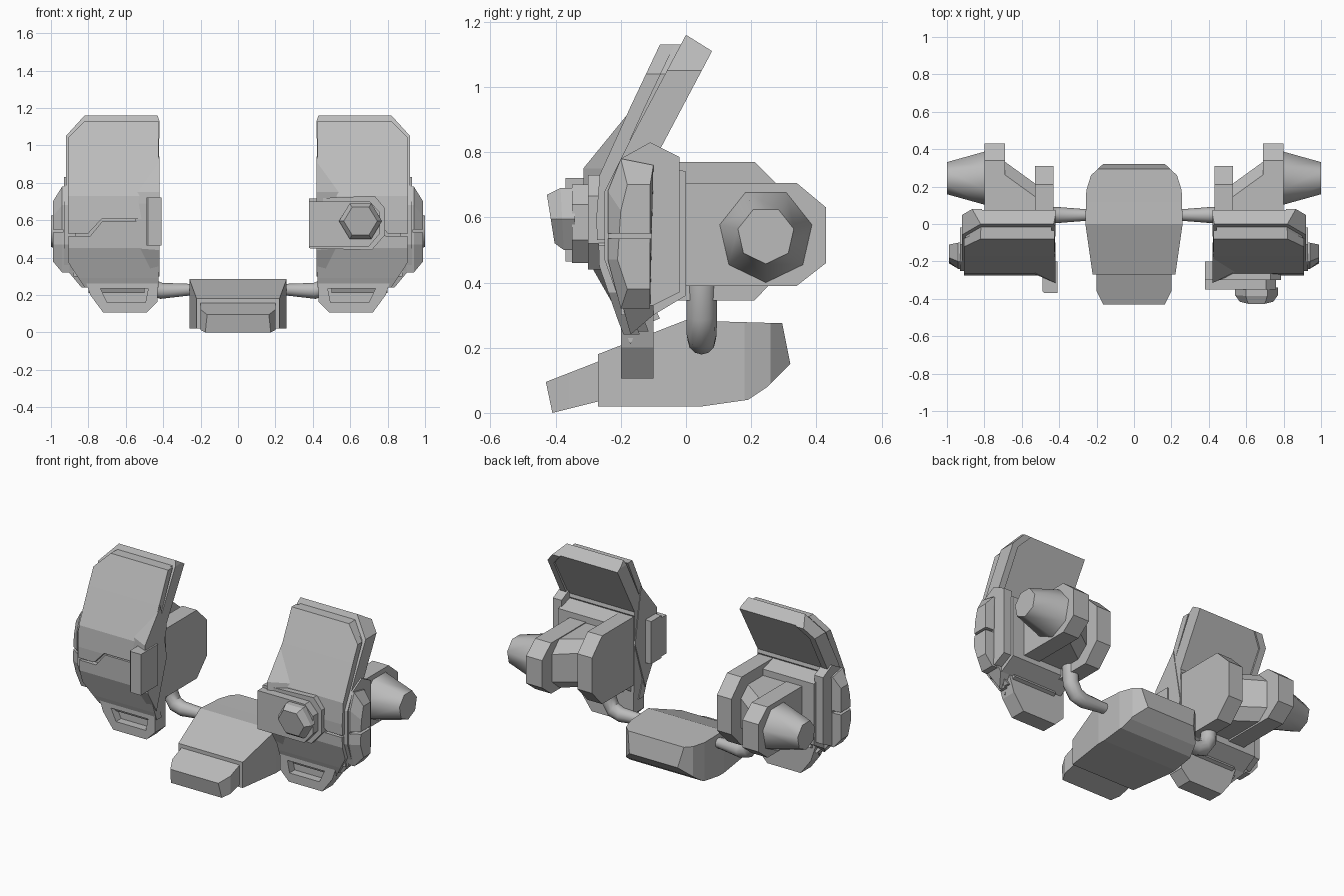
import bpy, bmesh
from math import sin, cos, pi, radians
from mathutils import Vector

if "Cube" in bpy.data.objects:
    bpy.data.objects.remove(bpy.data.objects["Cube"], do_unlink=True)

grey = bpy.data.materials.new("plain grey")
grey.use_nodes = True
grey.diffuse_color = (0.5, 0.5, 0.5, 1)
grey.node_tree.nodes["Principled BSDF"].inputs["Base Color"].default_value = grey.diffuse_color


def loft(name, rings, smooth=0):
    """Skin matching rings of points and cap both ends."""
    bm = bmesh.new()
    loops = [[bm.verts.new(p) for p in ring] for ring in rings]
    n = len(loops[0])
    for a, b in zip(loops, loops[1:]):
        for i in range(n):
            j = (i + 1) % n
            bm.faces.new((a[i], a[j], b[j], b[i]))
    bm.faces.new(loops[0])
    bm.faces.new(loops[-1])
    bmesh.ops.recalc_face_normals(bm, faces=bm.faces)
    mesh = bpy.data.meshes.new(name)
    bm.to_mesh(mesh)
    bm.free()
    mesh.materials.append(grey)
    if smooth:
        mesh.polygons.foreach_set("use_smooth", [True] * len(mesh.polygons))
        mesh.set_sharp_from_angle(angle=radians(smooth))
    obj = bpy.data.objects.new(name, mesh)
    bpy.context.collection.objects.link(obj)
    return obj


def place(axis, p, d):
    a, b = p
    return {"x": (d, a, b), "y": (a, d, b), "z": (a, b, d)}[axis]


def prism(name, axis, pts, lo, hi):
    return loft(name, [[place(axis, p, d) for p in pts] for d in (lo, hi)])


def combine(obj, other, op):
    """Apply a boolean and discard the helper."""
    mod = obj.modifiers.new("cut", "BOOLEAN")
    mod.object, mod.operation, mod.solver = other, op, "EXACT"
    bpy.context.view_layer.update()
    result = obj.evaluated_get(bpy.context.evaluated_depsgraph_get())
    mesh = bpy.data.meshes.new_from_object(result)
    obj.modifiers.clear()
    obj.data = mesh
    bpy.data.objects.remove(other, do_unlink=True)
    return obj


def shift(pts, dy):
    return [(y + dy, z) for y, z in pts]


def flip(pts, s):
    return [(s * x, z) for x, z in pts]


def both(pts):
    """Close a half outline across x = 0."""
    return pts + [(-x, y) for x, y in reversed(pts)]


# Central chin unit: side profile trimmed by its plan outline
chin_side = [(-.27, .02), (.05, .02), (.19, .04), (.25, .08), (.32, .15),
             (.295, .275), (.12, .28), (0, .285), (-.27, .18)]
chin_plan = both([(.22, -.28), (.26, 0), (.255, .18), (.23, .26), (.15, .335)])
combine(prism("chin_body", "x", chin_side, -.4, .4),
        prism("plan", "z", chin_plan, -.2, .5), "INTERSECT")
snout_side = [(-.25, .165), (-.43, .095), (-.41, 0), (-.25, .04)]
snout_plan = both([(.16, -.44), (.2, -.36), (.2, -.2)])
combine(prism("chin_snout", "x", snout_side, -.4, .4),
        prism("plan", "z", snout_plan, -.2, .5), "INTERSECT")

# Side profiles (y, z) and front outlines (x, z) of the pods
front_line = [(-.08, 1.13), (-.17, .94), (-.265, .73), (-.275, .6),
              (-.27, .45), (-.215, .29), (-.18, .2)]
frame_side = [(0, 1.16), (.08, 1.11), (-.1, .77), (-.1, .3), (-.17, .24),
              (-.22, .42), (-.23, .72), (-.17, .84)]
hollow_side = [(.08, 1.125), (.3, 1.1), (.1, .75), (-.09, .75), (-.1, .8)]
frame_front = [(.42, 1.13), (.43, 1.16), (.82, 1.16), (.92, 1.05),
               (.92, .34), (.82, .22), (.43, .22)]
hollow_front = [(.3, 1.125), (.8, 1.125), (.88, 1.04), (.88, .7), (.3, .7)]
mid_front = [(.44, 1.15), (.8, 1.15), (.9, 1.04), (.9, .36), (.82, .25), (.44, .25)]
upper_front = [(.425, 1.14), (.81, 1.14), (.91, 1.04), (.91, .53), (.8, .53),
               (.73, .605), (.425, .605)]
lower_front = [(.425, .595), (.725, .595), (.79, .515), (.905, .515),
               (.905, .37), (.82, .24), (.425, .24)]
tab_front = [(.43, .32), (.43, .165), (.49, .105), (.72, .105), (.79, .2), (.83, .32)]
slot_front = [(.495, .16), (.7, .16), (.735, .235), (.48, .235)]
inner_disc = [(-.1, .77), (.21, .77), (.31, .67), (.31, .45), (.21, .345), (-.1, .345)]
outer_disc = [(0, .705), (.34, .705), (.43, .63), (.43, .46), (.34, .39), (0, .39)]
arm_start = [(0, .7), (.14, .7), (.21, .64), (.21, .46), (.14, .4), (0, .4)]
arm_end = [(0, .7), (.27, .7), (.34, .63), (.34, .46), (.27, .4), (0, .4)]
plate_side = [(-.2, .78), (-.11, .83), (-.02, .785), (-.02, .37), (-.1, .33),
              (-.2, .33), (-.25, .47), (-.25, .68)]
pad_base = [(-.24, .68), (-.2, .78), (-.1, .76), (-.11, .32), (-.2, .32), (-.24, .47)]
pad_top = [(-.2, .62), (-.18, .7), (-.11, .7), (-.11, .38), (-.18, .38), (-.21, .47)]


def band(depth):
    return front_line + shift(reversed(front_line), depth)


def shaped(name, side, outline, s):
    """Side profile trimmed by a front outline."""
    return combine(prism(name, "x", side, s * .3, s * 1.1),
                   prism("outline", "y", flip(outline, s), -.6, .6), "INTERSECT")


def ring(pts, x):
    return [(x, y, z) for y, z in pts]


def polygon(n, r):
    return [(.245 + r * sin(2 * pi * (i + .5) / n), .545 + r * cos(2 * pi * (i + .5) / n))
            for i in range(n)]


for s, side in ((1, "left"), (-1, "right")):
    # Shield: hollow frame with layered front armour
    frame = shaped(side + "_shield_frame", frame_side, frame_front, s)
    combine(frame, shaped("hollow", hollow_side, hollow_front, s), "DIFFERENCE")
    shaped(side + "_shield_middle_layer", shift(band(.05), .035), mid_front, s)
    shaped(side + "_upper_front_panel", band(.045), upper_front, s)
    shaped(side + "_lower_front_panel", shift(band(.05), .004), lower_front, s)

    # Flared wedge along the inner edge of the shield
    wedge_in = [(-.16, .94), (-.315, .75), (-.315, .69), (-.285, .44), (-.2, .3), (-.1, .6)]
    wedge_out = [(.48, -.165, .94), (.54, -.255, .75), (.55, -.26, .69),
                 (.55, -.26, .45), (.49, -.205, .3), (.49, -.1, .6)]
    loft(side + "_shield_wedge", [ring(wedge_in, s * .42),
                                  [(s * x, y, z) for x, y, z in wedge_out]])

    # Lower tab with a slot, and its bracket
    tab = prism(side + "_lower_tab", "y", flip(tab_front, s), -.2, -.1)
    combine(tab, prism("slot", "y", flip(slot_front, s), -.3, -.15), "DIFFERENCE")
    prism(side + "_tab_bracket", "x",
          [(-.17, .21), (-.215, .31), (-.19, .33), (-.1, .33), (-.08, .29), (-.15, .26)],
          s * .5, s * .8)

    # Core, outer side plate and raised pad
    prism(side + "_core", "x", [(-.2, .3), (-.1, .3), (0, .36), (0, .74), (-.1, .77), (-.2, .77)],
          s * .45, s * .88)
    prism(side + "_side_plate", "x", plate_side, s * .87, s * .93)
    pad = loft(side + "_side_pad", [ring(pad_base, s * .9), ring(pad_base, s * .94),
                                    ring(pad_top, s * .99)])
    combine(pad, prism("seam", "x", [(-.4, .535), (.1, .535), (.1, .55), (-.4, .55)],
                       s * .935, s * 1.1), "DIFFERENCE")

    # Rear drum: inner disc, widening arm, outer disc and tapered nozzle
    prism(side + "_inner_disc", "x", inner_disc, s * .43, s * .53)
    loft(side + "_rear_arm", [ring(arm_start, s * .52), ring(arm_end, s * .7)])
    prism(side + "_outer_disc", "x", outer_disc, s * .69, s * .8)
    loft(side + "_nozzle", [ring(polygon(7, .148), s * .79), ring(polygon(7, .088), s)], 55)

    # Bent tube from the chin unit up to the drum
    path = [(.2, .228, 90, .03), (.27, .228, 90, .032), (.41, .222, 85, .043),
            (.465, .24, 60, .046), (.5, .3, 20, .047), (.505, .42, 0, .047)]
    rings = []
    for x, z, angle, r in path:
        across = Vector((s * cos(radians(angle)), 0, -sin(radians(angle))))
        rings.append([Vector((s * x, .048, z)) + across * r * cos(t * pi / 6)
                      + Vector((0, r * sin(t * pi / 6), 0)) for t in range(12)])
    loft(side + "_tube", rings, 40)

# Small block on the right shield
prism("right_sensor_block", "z", [(-.49, -.2), (-.49, -.36), (-.48, -.37), (-.41, -.37),
                                  (-.41, -.2)], .465, .72)

# Camera-like housing on the left shield
housing = [(.38, .715), (.73, .73), (.785, .665), (.785, .52), (.715, .44), (.38, .45)]
cover = [(.38, .7), (.705, .7), (.76, .64), (.76, .53), (.7, .46), (.38, .46)]
prism("left_housing_base", "y", housing, -.3, -.2)
prism("left_housing_cover", "y", cover, -.35, -.29)


def hexagon(y_top, y_bottom, k):
    pts = []
    for i in range(6):
        z = .11 * k * sin(i * pi / 3)
        y = y_top + (y_bottom - y_top) * (.095 - z) / .19
        pts.append((.655 + .115 * k * cos(i * pi / 3), y, .595 + z))
    return pts


loft("left_housing_lens", [hexagon(-.34, -.34, 1), hexagon(-.385, -.375, 1),
                           hexagon(-.43, -.4, .78)])
